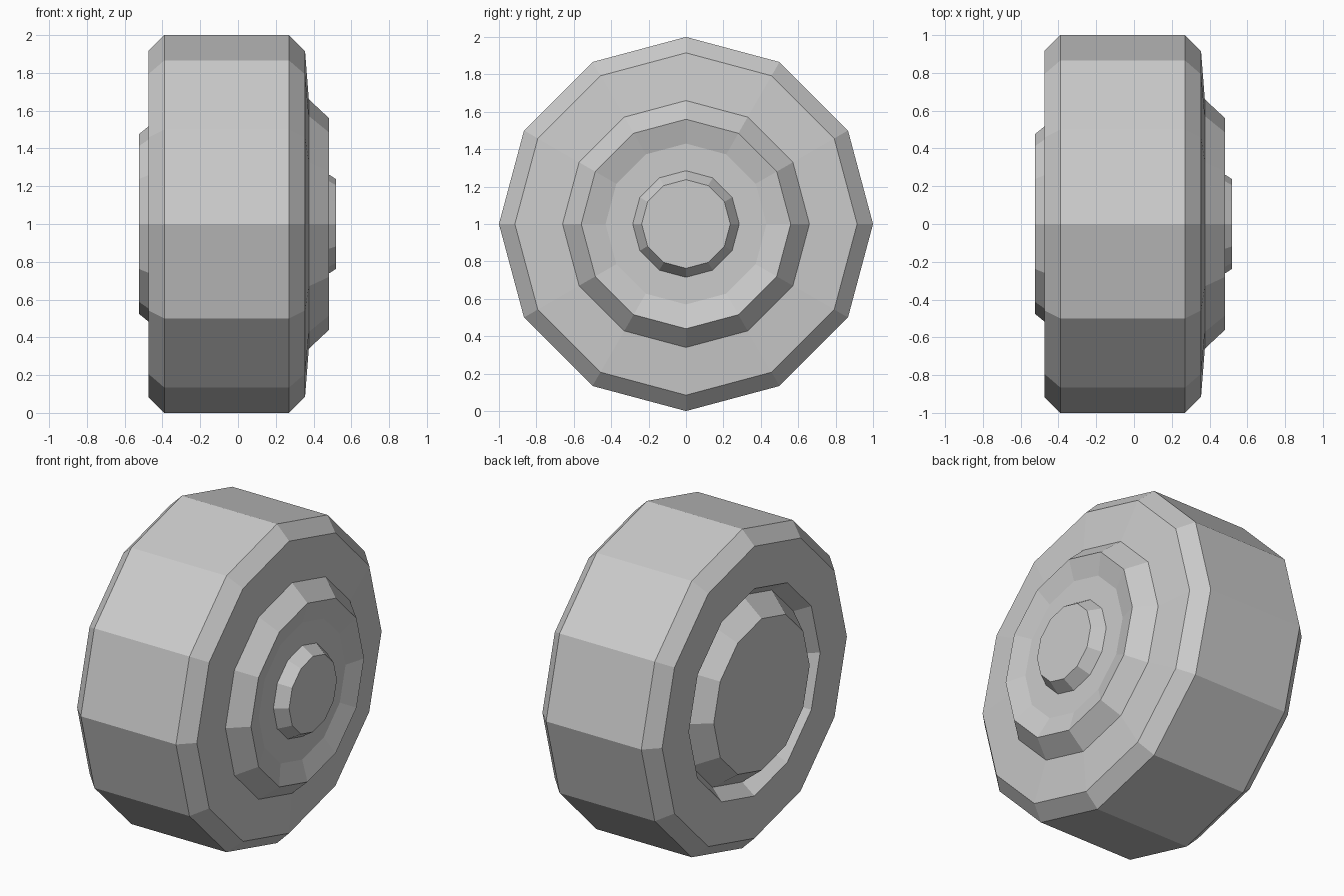
import bpy
import bmesh
import math

SIDES = 12

cube = bpy.data.objects.get("Cube")
if cube:
    bpy.data.objects.remove(cube, do_unlink=True)

grey = bpy.data.materials.new("plain_grey")
grey.use_nodes = True
colour = (0.6, 0.6, 0.6, 1.0)
grey.diffuse_color = colour
grey.node_tree.nodes["Principled BSDF"].inputs["Base Color"].default_value = colour


def lathe(name, profile):
    """Turn an (x, radius) profile around the wheel axle; radius 0 closes the end."""
    bm = bmesh.new()
    rings = []
    for x, r in profile:
        count = SIDES if r > 0 else 1
        rings.append([
            bm.verts.new((x, r * math.sin(a), 1 + r * math.cos(a)))
            for a in (math.tau * i / SIDES for i in range(count))
        ])
    for a, b in zip(rings, rings[1:]):
        if len(b) == 1 or len(a) == 1:
            # flat end disc
            bm.faces.new(a if len(b) == 1 else b)
            continue
        for i in range(SIDES):
            j = (i + 1) % SIDES
            bm.faces.new((a[i], a[j], b[j], b[i]))
    # drop the centre points that only marked a closed end
    bmesh.ops.delete(bm, geom=[v for v in bm.verts if not v.link_faces], context='VERTS')
    bmesh.ops.recalc_face_normals(bm, faces=bm.faces)
    mesh = bpy.data.meshes.new(name)
    bm.to_mesh(mesh)
    bm.free()
    mesh.materials.append(grey)
    obj = bpy.data.objects.new(name, mesh)
    bpy.context.collection.objects.link(obj)
    return obj


# Tyre, bevelled on both shoulders, with closed inner ends inside the hub parts
lathe("tyre", [(-0.39, 0), (-0.39, 0.585), (-0.475, 0.65), (-0.475, 0.915),
               (-0.39, 1.0), (0.27, 1.0), (0.355, 0.915), (0.375, 0.66), (0.375, 0)])

# Raised outer ring with a shallow dish
lathe("hub_ring", [(0.36, 0), (0.36, 0.66), (0.375, 0.66), (0.482, 0.56),
                   (0.445, 0.43), (0.445, 0)])

# Small cap in the middle of the dish
lathe("hub_cap", [(0.43, 0), (0.43, 0.285), (0.445, 0.285), (0.52, 0.237), (0.52, 0)])

# Wide tapered plug on the other side, sunk in a groove
lathe("back_plug", [(-0.525, 0), (-0.525, 0.475), (-0.39, 0.585), (-0.37, 0.585), (-0.37, 0)])
